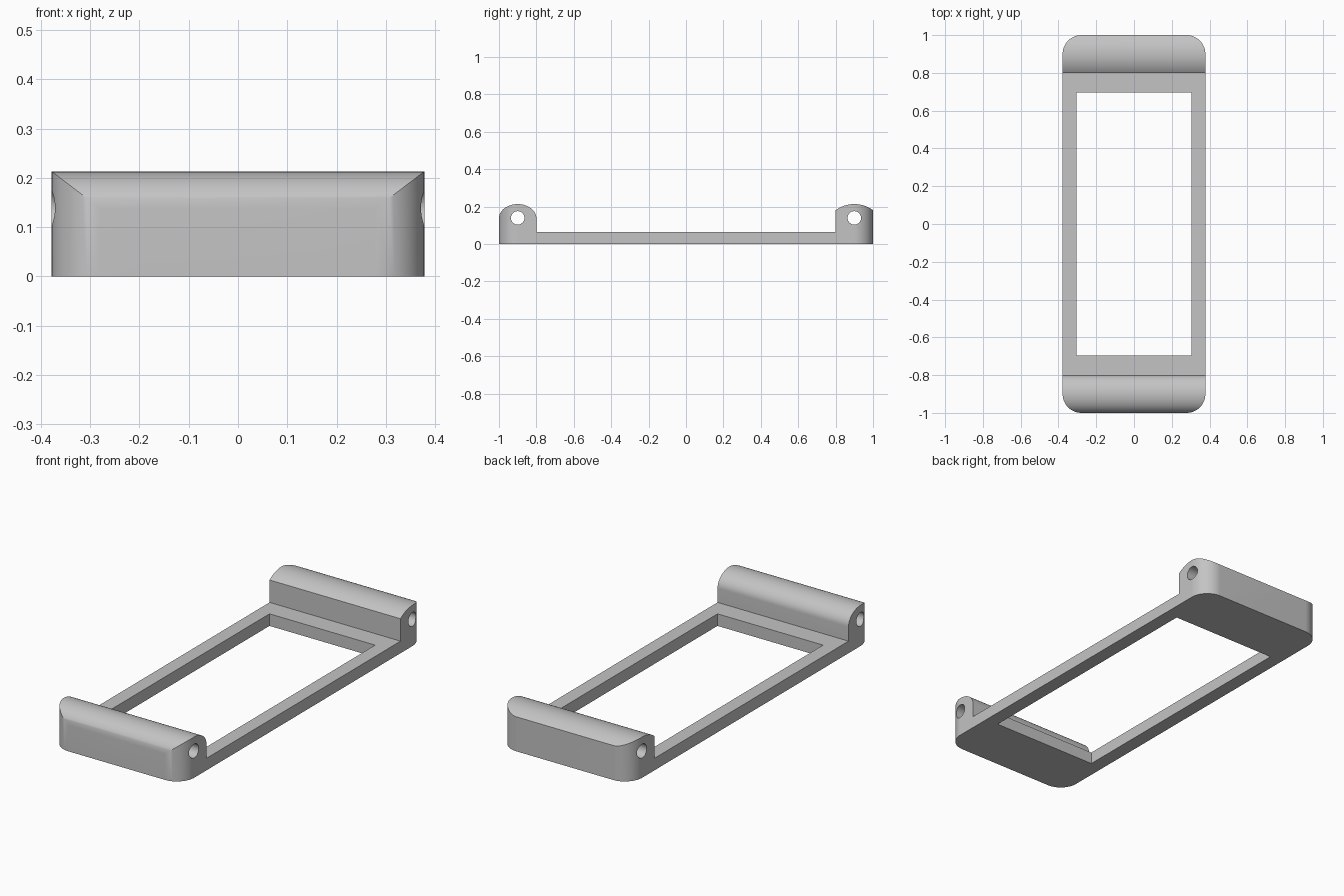
import bpy, bmesh, math
from mathutils import Vector

if "Cube" in bpy.data.objects:
    bpy.data.objects.remove(bpy.data.objects["Cube"])

HX, HY = 0.378, 1.0      # half width and half length
PLATE = 0.063            # frame thickness
INNER = 0.8              # inner face of the end blocks
TOP = 0.213              # height of the end blocks
CORNER = 0.1             # plan corner radius

grey = bpy.data.materials.new("grey")
grey.diffuse_color = (0.55, 0.55, 0.55, 1)
grey.use_nodes = True
grey.node_tree.nodes["Principled BSDF"].inputs["Base Color"].default_value = grey.diffuse_color


def prism(name, points, direction):
    """Extrude a closed 3D outline along a vector."""
    bm = bmesh.new()
    face = bm.faces.new([bm.verts.new(p) for p in points])
    new = bmesh.ops.extrude_face_region(bm, geom=[face])["geom"]
    bmesh.ops.translate(bm, vec=Vector(direction),
                        verts=[v for v in new if isinstance(v, bmesh.types.BMVert)])
    bmesh.ops.recalc_face_normals(bm, faces=bm.faces)
    mesh = bpy.data.meshes.new(name)
    bm.to_mesh(mesh)
    bm.free()
    mesh.materials.append(grey)
    obj = bpy.data.objects.new(name, mesh)
    bpy.context.collection.objects.link(obj)
    return obj


def arc(cx, cy, rx, ry, start, end, n):
    """Points on an elliptical arc, angles in degrees."""
    angles = [math.radians(start + (end - start) * i / n) for i in range(n + 1)]
    return [(cx + rx * math.cos(a), cy + ry * math.sin(a)) for a in angles]


def boolean(target, cutter, operation):
    mod = target.modifiers.new(operation, 'BOOLEAN')
    mod.operation, mod.solver, mod.object = operation, 'EXACT', cutter
    bpy.context.view_layer.objects.active = target
    bpy.ops.object.modifier_apply(modifier=mod.name)
    bpy.data.objects.remove(cutter)


# Side profile: thin frame, fully rounded front block, shallow arched back block
front_top = arc(-0.9, TOP - 0.076, 0.1, 0.076, 180, 0, 32)
R = 0.168
half = math.degrees(math.asin(0.1 / R))
back_top = arc(0.9, TOP - R, R, R, 90 + half, 90 - half, 20)
side = [(-HY, 0)] + front_top + [(-INNER, PLATE), (INNER, PLATE)] + back_top + [(HY, 0)]
frame = prism("mounting_frame", [(-HX, y, z) for y, z in side], (2 * HX, 0, 0))

# Round the four plan corners
cx, cy = HX - CORNER, HY - CORNER
plan = []
for sx, sy, a in ((1, 1, 0), (-1, 1, 90), (-1, -1, 180), (1, -1, 270)):
    plan += arc(sx * cx, sy * cy, CORNER, CORNER, a, a + 90, 16)
boolean(frame, prism("corner_cutter", [(x, y, -0.1) for x, y in plan], (0, 0, 0.5)), 'INTERSECT')

# Rectangular opening through the frame
window = [(-0.305, -0.695), (0.305, -0.695), (0.305, 0.695), (-0.305, 0.695)]
boolean(frame, prism("window_cutter", [(x, y, -0.1) for x, y in window], (0, 0, 0.5)), 'DIFFERENCE')

# Pin holes running across both end blocks
for y in (-0.9, 0.9):
    ring = arc(y, 0.139, 0.036, 0.036, 0, 360, 32)[:-1]
    boolean(frame, prism("pin_hole_cutter", [(-0.5, a, b) for a, b in ring], (1, 0, 0)), 'DIFFERENCE')

# Smooth the curves, keep the edges crisp
bpy.ops.object.select_all(action='DESELECT')
frame.select_set(True)
bpy.context.view_layer.objects.active = frame
bpy.ops.object.shade_smooth_by_angle(angle=math.radians(30))
